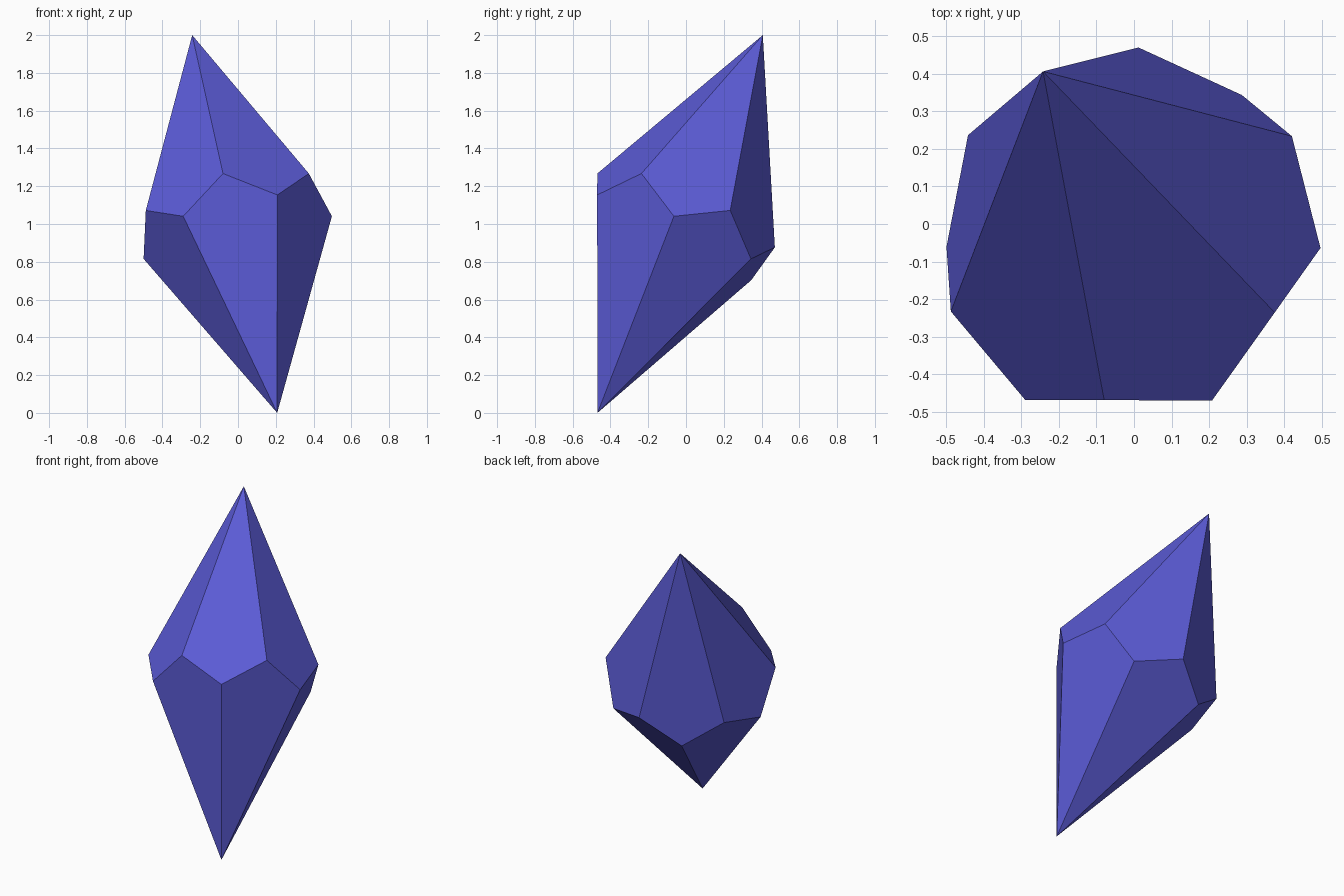
import bpy, bmesh, math
from mathutils import Matrix, Vector

# Remove the default cube only
cube = bpy.data.objects.get("Cube")
if cube:
    bpy.data.objects.remove(cube, do_unlink=True)

SIDES = 6                                   # kite faces per end
HALF = 1.1145                               # centre to tip
RADIUS = 0.511                              # zigzag belt radius
# Belt height that keeps every kite flat
ZIGZAG = HALF * math.tan(math.pi / (2 * SIDES)) ** 2

# Single blue-violet material
blue = bpy.data.materials.new("blue violet")
color = (0.105, 0.105, 0.67, 1.0)
blue.diffuse_color = color
blue.use_nodes = True
blue.node_tree.nodes["Principled BSDF"].inputs["Base Color"].default_value = color

# Crystal: two tips joined by a zigzag belt
bm = bmesh.new()
top = bm.verts.new((0, 0, HALF))
bottom = bm.verts.new((0, 0, -HALF))
belt = []
for i in range(2 * SIDES):
    a = math.pi * i / SIDES
    z = ZIGZAG if i % 2 else -ZIGZAG
    belt.append(bm.verts.new((RADIUS * math.cos(a), RADIUS * math.sin(a), z)))

# Kite faces, alternating between the upper and lower tip
for i in range(2 * SIDES):
    tip = bottom if i % 2 else top
    bm.faces.new((tip, belt[i - 1], belt[i], belt[(i + 1) % (2 * SIDES)]))
bmesh.ops.recalc_face_normals(bm, faces=bm.faces)

# Lean the crystal back and turn one lower kite flat to the front
lean = Matrix.Rotation(math.radians(-26.2), 4, 'Y')
turn = Matrix.Rotation(math.radians(-62.8), 4, 'Z')
place = Matrix.Translation(Vector((-0.0175, -0.031, 1.0)))
bm.transform(place @ turn @ lean)

mesh = bpy.data.meshes.new("crystal")
bm.to_mesh(mesh)
bm.free()
mesh.materials.append(blue)
crystal = bpy.data.objects.new("crystal", mesh)
bpy.context.collection.objects.link(crystal)
